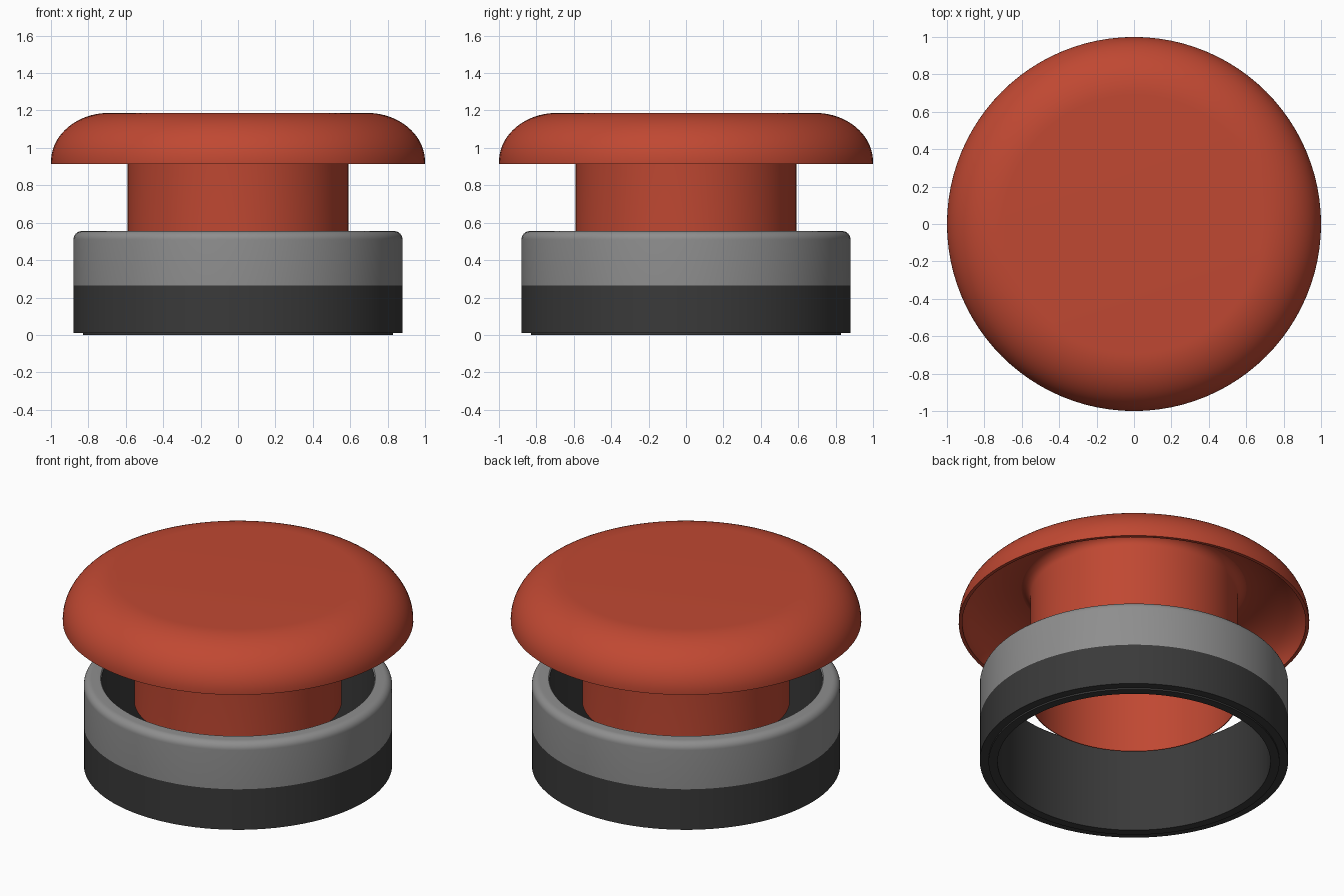
import bpy, bmesh, math

SEGMENTS = 96

cube = bpy.data.objects.get("Cube")
if cube:
    bpy.data.objects.remove(cube, do_unlink=True)


def make_material(name, rgb):
    mat = bpy.data.materials.new(name)
    mat.use_nodes = True
    color = (*rgb, 1.0)
    mat.diffuse_color = color
    bsdf = mat.node_tree.nodes["Principled BSDF"]
    bsdf.inputs["Base Color"].default_value = color
    bsdf.inputs["Roughness"].default_value = 0.6
    return mat


def arc(cr, cz, a, b, start, end, steps=12):
    """Points of an elliptical arc in the (radius, height) plane, in degrees."""
    points = []
    for i in range(steps + 1):
        t = math.radians(start + (end - start) * i / steps)
        points.append((cr + a * math.cos(t), cz + b * math.sin(t)))
    return points


def lathe(name, profile, mat, closed=True):
    """Revolve a (radius, height) profile around the z axis."""
    bm = bmesh.new()
    verts = [bm.verts.new((r, 0, z)) for r, z in profile]
    edges = [bm.edges.new(pair) for pair in zip(verts, verts[1:])]
    if closed:
        edges.append(bm.edges.new((verts[-1], verts[0])))
    bmesh.ops.spin(bm, geom=verts + edges, cent=(0, 0, 0), axis=(0, 0, 1),
                   angle=math.tau, steps=SEGMENTS, use_merge=True)
    bmesh.ops.remove_doubles(bm, verts=bm.verts, dist=0.0002)
    bmesh.ops.recalc_face_normals(bm, faces=bm.faces)
    mesh = bpy.data.meshes.new(name)
    bm.to_mesh(mesh)
    bm.free()
    mesh.materials.append(mat)
    obj = bpy.data.objects.new(name, mesh)
    bpy.context.collection.objects.link(obj)
    bpy.ops.object.select_all(action="DESELECT")
    obj.select_set(True)
    bpy.context.view_layer.objects.active = obj
    bpy.ops.object.shade_smooth_by_angle(angle=math.radians(30))
    return obj


red = make_material("button red", (0.527, 0.065, 0.032))
gray = make_material("collar gray", (0.27, 0.27, 0.27))
dark = make_material("base dark gray", (0.042, 0.042, 0.042))

# Mushroom cap: flat top, rounded shoulder, thin lip and hollow underside
cap = [(0, 1.187)]
cap += arc(0.69, 0.925, 0.31, 0.262, 90, 0, 20)
cap += [(1.0, 0.915), (0.98, 0.915)]
cap += arc(0.65, 0.925, 0.33, 0.22, 0, 90, 20)
cap += [(0, 1.145)]
lathe("cap", cap, red, closed=False)

# Hollow stem, flaring into the cap at the top and open at the bottom
stem = arc(0.652, 1.086, 0.06, 0.06, 90, 180, 8)
stem += [(0.592, 0.41), (0.587, 0.41), (0.587, 1.146)]
lathe("stem", stem, red)

# Upper collar with a rounded outer shoulder
collar = [(0.778, 0.549), (0.784, 0.555)]
collar += arc(0.835, 0.51, 0.045, 0.045, 90, 0, 8)
collar += [(0.88, 0.265), (0.79, 0.265), (0.79, 0.549)]
lathe("collar", collar, gray)

# Dark base with a stepped foot and an inner sleeve lining the collar
base = [(0.778, 0), (0.83, 0), (0.83, 0.01), (0.88, 0.01), (0.88, 0.265),
        (0.79, 0.265), (0.79, 0.549), (0.778, 0.549)]
lathe("base", base, dark)
